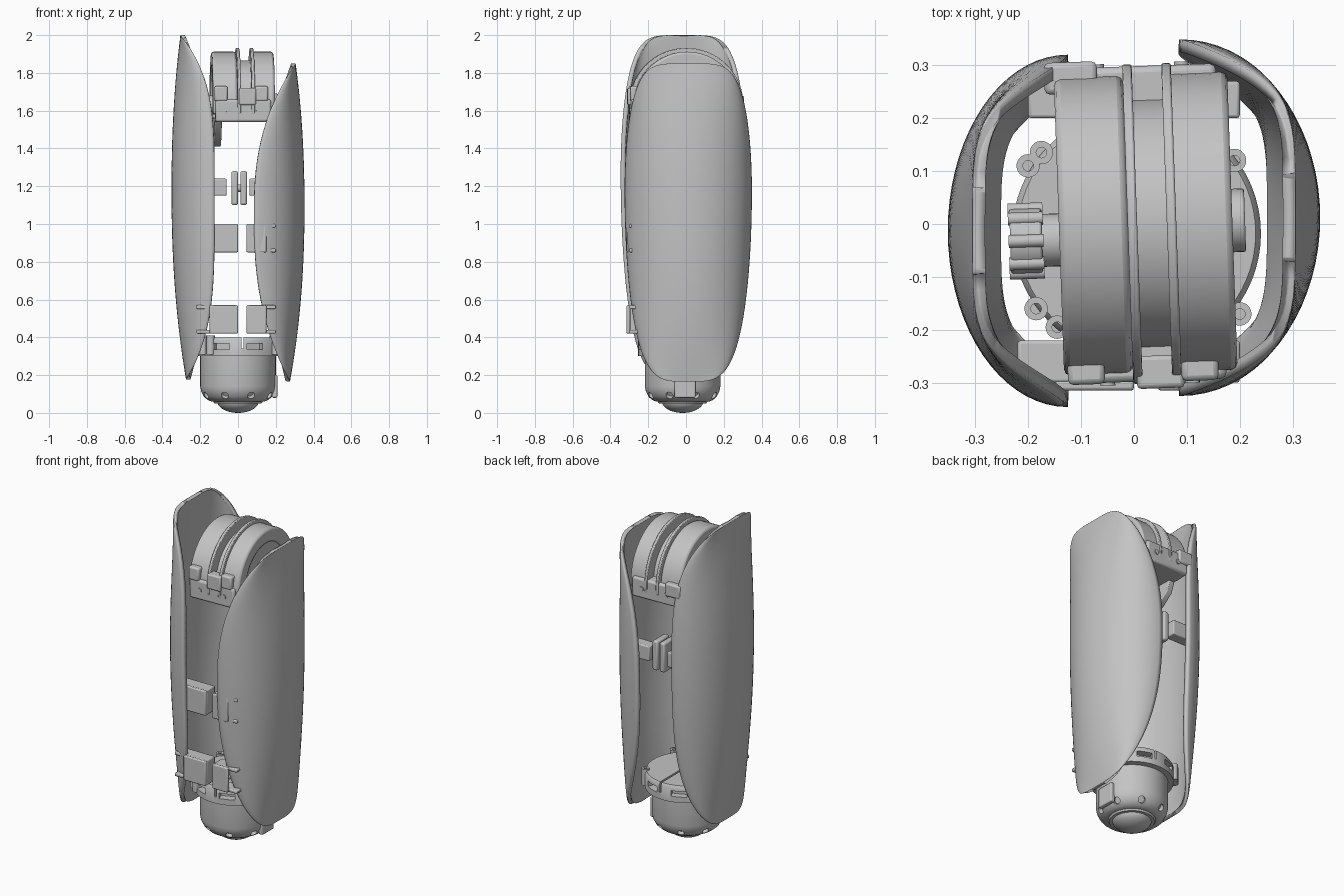
import bpy, bmesh, math
from mathutils import Matrix, Vector

if "Cube" in bpy.data.objects:
    bpy.data.objects.remove(bpy.data.objects["Cube"])

grey = bpy.data.materials.new("plain_grey")
grey.use_nodes = True
grey.diffuse_color = (0.55, 0.55, 0.55, 1)
grey.node_tree.nodes["Principled BSDF"].inputs["Base Color"].default_value = (0.55, 0.55, 0.55, 1)
parts = []


def finish(name, bm, bevel=0):
    mesh = bpy.data.meshes.new(name)
    bm.to_mesh(mesh)
    bm.free()
    ob = bpy.data.objects.new(name, mesh)
    bpy.context.collection.objects.link(ob)
    mesh.materials.append(grey)
    if bevel:
        mod = ob.modifiers.new("soft_edges", 'BEVEL')
        mod.width, mod.segments = bevel, 2
        mod.limit_method, mod.angle_limit = 'ANGLE', math.radians(40)
    parts.append(ob)
    return ob


def box(name, x, y, z, bevel=0.006):
    bm = bmesh.new()
    bmesh.ops.create_cube(bm, size=1)
    lo, hi = Vector((x[0], y[0], z[0])), Vector((x[1], y[1], z[1]))
    for v in bm.verts:
        v.co = (lo + hi) / 2 + v.co * (hi - lo)
    return finish(name, bm, bevel)


def rod(name, centre, axis, radius, length, bevel=0.004, sides=32):
    bm = bmesh.new()
    bmesh.ops.create_cone(bm, cap_ends=True, segments=sides, radius1=radius,
                          radius2=radius, depth=length)
    turn = Vector((0, 0, 1)).rotation_difference(Vector(axis)).to_matrix().to_4x4()
    bm.transform(Matrix.Translation(centre) @ turn)
    return finish(name, bm, bevel)


def lathe(name, profile, x, y, steps=64):
    bm = bmesh.new()
    verts = [bm.verts.new((r, 0, z)) for r, z in profile]
    edges = [bm.edges.new(pair) for pair in zip(verts, verts[1:])]
    bmesh.ops.spin(bm, geom=verts + edges, cent=(0, 0, 0), axis=(0, 0, 1),
                   angle=math.tau, steps=steps)
    bmesh.ops.remove_doubles(bm, verts=bm.verts, dist=0.0005)
    bmesh.ops.recalc_face_normals(bm, faces=bm.faces)
    bm.transform(Matrix.Translation((x, y, 0)))
    return finish(name, bm)


def prism(name, outline, x0, x1, bevel=0.0):
    """Extrude a y-z outline along x."""
    bm = bmesh.new()
    face = bm.faces.new([bm.verts.new((x0, y, z)) for y, z in outline])
    out = bmesh.ops.extrude_face_region(bm, geom=[face])
    moved = [g for g in out["geom"] if isinstance(g, bmesh.types.BMVert)]
    bmesh.ops.translate(bm, verts=moved, vec=(x1 - x0, 0, 0))
    bmesh.ops.recalc_face_normals(bm, faces=bm.faces)
    return finish(name, bm, bevel)


def cut(target, cutter):
    cutter.hide_render = True
    mod = target.modifiers.new("cut", 'BOOLEAN')
    mod.operation, mod.solver, mod.object = 'DIFFERENCE', 'EXACT', cutter
    bpy.context.view_layer.objects.active = target
    bpy.ops.object.modifier_apply(modifier=mod.name)
    parts.remove(cutter)
    bpy.data.objects.remove(cutter)


# Curved outer shells
def shell(name, side, z0, z1, width, y_mid, edge_x, power):
    rows, cols = 56, 36
    bm = bmesh.new()
    grid = []
    for i in range(rows + 1):
        v = -math.cos(math.pi * i / rows) * 0.9996
        s = (v - 0.2) / (0.8 if v > 0.2 else 1.2)
        half = width * (1 - s * s) ** (0.2 if v > 0.2 else 0.25)
        tip = 0.305 if v > 0.1 else 0.275
        bulge = abs(v - 0.1) / (0.9 if v > 0.1 else 1.1)
        outer = 0.352 - (0.352 - tip) * bulge ** 2.2
        e = abs(v - 0.05) / (0.95 if v > 0.05 else 1.05)
        inner = min(outer, edge_x + (tip - edge_x) * e ** power)
        row = []
        for j in range(cols + 1):
            t = math.pi * (j / cols - 0.5)
            row.append(bm.verts.new((side * (inner + (outer - inner) * math.cos(t)),
                                     y_mid + half * math.sin(t),
                                     (z0 + z1) / 2 + v * (z1 - z0) / 2)))
        grid.append(row)
    for a, b in zip(grid, grid[1:]):
        for j in range(cols):
            quad = [a[j], a[j + 1], b[j + 1], b[j]]
            bm.faces.new(quad if side > 0 else quad[::-1])
    ob = finish(name, bm)
    mod = ob.modifiers.new("thickness", 'SOLIDIFY')
    mod.thickness, mod.offset = 0.024, -1


shell("left_shell", 1, 0.165, 1.85, 0.337, 0.012, 0.085, 2.5)
shell("right_shell", -1, 0.175, 2.0, 0.333, -0.013, 0.125, 4)

# Lower housing, lens dome and clamp ring
MID_Y = -0.018
cup = lathe("lower_housing", [(0, 0.31), (0.2, 0.31), (0.2, 0.14), (0.195, 0.115), (0.18, 0.085),
                              (0.16, 0.068), (0.14, 0.06), (0, 0.06)], 0, MID_Y)
for k in range(8):
    a = math.tau * (k + 0.5) / 8
    way = Vector((math.cos(a), math.sin(a), -0.7)).normalized()
    at = Vector((0.185 * math.cos(a), MID_Y + 0.185 * math.sin(a), 0.09))
    cut(cup, rod("hole_cutter", at, way, 0.02, 0.05, 0, 16))
dome = [(0.11 * math.cos(a), 0.062 - 0.062 * math.sin(a))
        for a in (math.pi / 2 * k / 10 for k in range(11))]
lathe("lens_dome", dome, 0, MID_Y)
lathe("dome_collar", [(0.1, 0.065), (0.1, 0.05), (0.125, 0.05), (0.135, 0.065)], 0, MID_Y)
box("side_tab", (0.18, 0.208), (-0.06, 0.05), (0.08, 0.2))

ring = lathe("clamp_ring", [(0, 0.3), (0.235, 0.3), (0.235, 0.385), (0.225, 0.4), (0, 0.4)], 0.005, MID_Y)
cut(ring, box("slit_cutter", (0.018, 0.03), (-0.3, 0.3), (0.34, 0.42), 0))
for k in range(8):
    a = math.tau * (k + 0.5) / 8
    slot = box("slot_cutter", (0.19, 0.26), (-0.045, 0.045), (0.335, 0.368), 0)
    slot.data.transform(Matrix.Translation((0, MID_Y, 0)) @ Matrix.Rotation(a, 4, 'Z'))
    cut(ring, slot)
for x, y in ((-0.2, 0.11), (-0.175, 0.135), (-0.185, -0.16), (-0.145, -0.195), (0.2, -0.17), (0.19, 0.12)):
    lug = rod("ring_lug", (x, y, 0.36), (0, 0, 1), 0.022, 0.1, 0)
    cut(lug, rod("lug_cutter", (x, y, 0.41), (0, 0, 1), 0.01, 0.06, 0, 16))

# Front channel clips on both shells
for side, tip, root in ((-1, 0.0, -0.22), (1, 0.045, 0.2)):
    for z0, z1 in ((0.42, 0.57), (0.85, 1.0)):
        xs = sorted((tip, root))
        plate = sorted((tip, side * 0.15))
        box("clip_face", plate, (-0.315, -0.295), (z0, z1))
        box("clip_lower_flange", xs, (-0.3, -0.22), (z0, z0 + 0.02))
        box("clip_upper_flange", xs, (-0.3, -0.22), (z1 - 0.02, z1))
        box("clip_end", sorted((tip, tip + side * 0.02)), (-0.3, -0.22), (z0, z1))

# Rear latch
for x0, x1 in ((-0.035, 0.0), (0.012, 0.048)):
    box("latch_plate", (x0, x1), (0.14, 0.26), (1.1, 1.28), 0.01)
rod("latch_pin", (0.006, 0.2, 1.19), (1, 0, 0), 0.02, 0.04)
box("right_latch_tab", (-0.2, -0.06), (0.2, 0.27), (1.15, 1.24))
box("left_latch_tab", (0.06, 0.2), (0.2, 0.27), (1.15, 1.24))

# Upper drum: two wide bands, a sunken centre and raised rims
HUB_Z, RADIUS = 1.63, 0.29
first_drum_part = len(parts)


def arc(r, drop=0.05, steps=40):
    a0 = -math.asin(drop / r)
    return [(r * math.cos(a), HUB_Z + r * math.sin(a))
            for a in (a0 + (math.pi - 2 * a0) * k / steps for k in range(steps + 1))]


def arch(name, x0, x1, outer, inner, bevel=0.0):
    return prism(name, arc(outer) + arc(inner)[::-1], x0, x1, bevel)


arch("right_band", -0.142, -0.012, RADIUS - 0.008, 0.2, 0.012)
arch("left_band", 0.062, 0.186, RADIUS - 0.008, 0.2, 0.012)
arch("right_rim", -0.012, 0.006, RADIUS + 0.012, 0.2, 0.004)
arch("left_rim", 0.062, 0.08, RADIUS + 0.012, 0.2, 0.004)
arch("centre_band", 0.0, 0.068, 0.235, 0.2)
for x0, x1 in ((-0.132, -0.112), (0.155, 0.175)):
    prism("drum_side_disc", arc(0.21), x0, x1)
rod("right_hub", (-0.155, -0.025, HUB_Z), (1, 0, 0), 0.05, 0.06)
rod("right_knob", (-0.205, -0.025, HUB_Z), (1, 0, 0), 0.062, 0.06)
for k in range(8):
    a = math.tau * k / 8
    rod("knob_rib", (-0.205, -0.025 + 0.06 * math.cos(a), HUB_Z + 0.06 * math.sin(a)),
        (1, 0, 0), 0.012, 0.066, 0, 12)
rod("left_hub", (0.195, 0, HUB_Z), (1, 0, 0), 0.06, 0.03)

# Drum mounts
for side in (-1, 1):
    mount = box("drum_mount", (-0.13, 0.165), sorted((side * 0.2, side * 0.298)), (1.54, 1.66), 0.012)
    for x in (-0.06, 0.1):
        rod("mount_bolt", (x, side * 0.299, 1.6), (0, 1, 0), 0.014, 0.01, 0, 16)
for x in (-0.1, 0.115):
    box("front_lug", (x - 0.035, x + 0.035), (-0.3, -0.24), (1.65, 1.73), 0.01)
box("front_tongue", (-0.005, 0.085), (-0.312, -0.25), (1.63, 1.72), 0.008)
box("rear_strap", (-0.16, -0.06), (0.25, 0.31), (1.6, 1.68), 0.01)
prism("lower_drum_web", [(-0.16, 1.56), (0.2, 1.56), (0.17, 1.48), (0.1, 1.42), (0.02, 1.41), (-0.08, 1.46)],
      -0.13, -0.09, 0.006)
box("drum_floor", (-0.13, 0.165), (-0.25, 0.25), (1.54, 1.565))
for ob in parts[first_drum_part:]:
    ob.data.transform(Matrix.Rotation(0.035, 4, 'Z'))

# Smooth shading with sharp edges kept
bpy.ops.object.select_all(action='DESELECT')
for ob in parts:
    ob.select_set(True)
bpy.context.view_layer.objects.active = parts[0]
bpy.ops.object.shade_smooth_by_angle(angle=math.radians(35))
